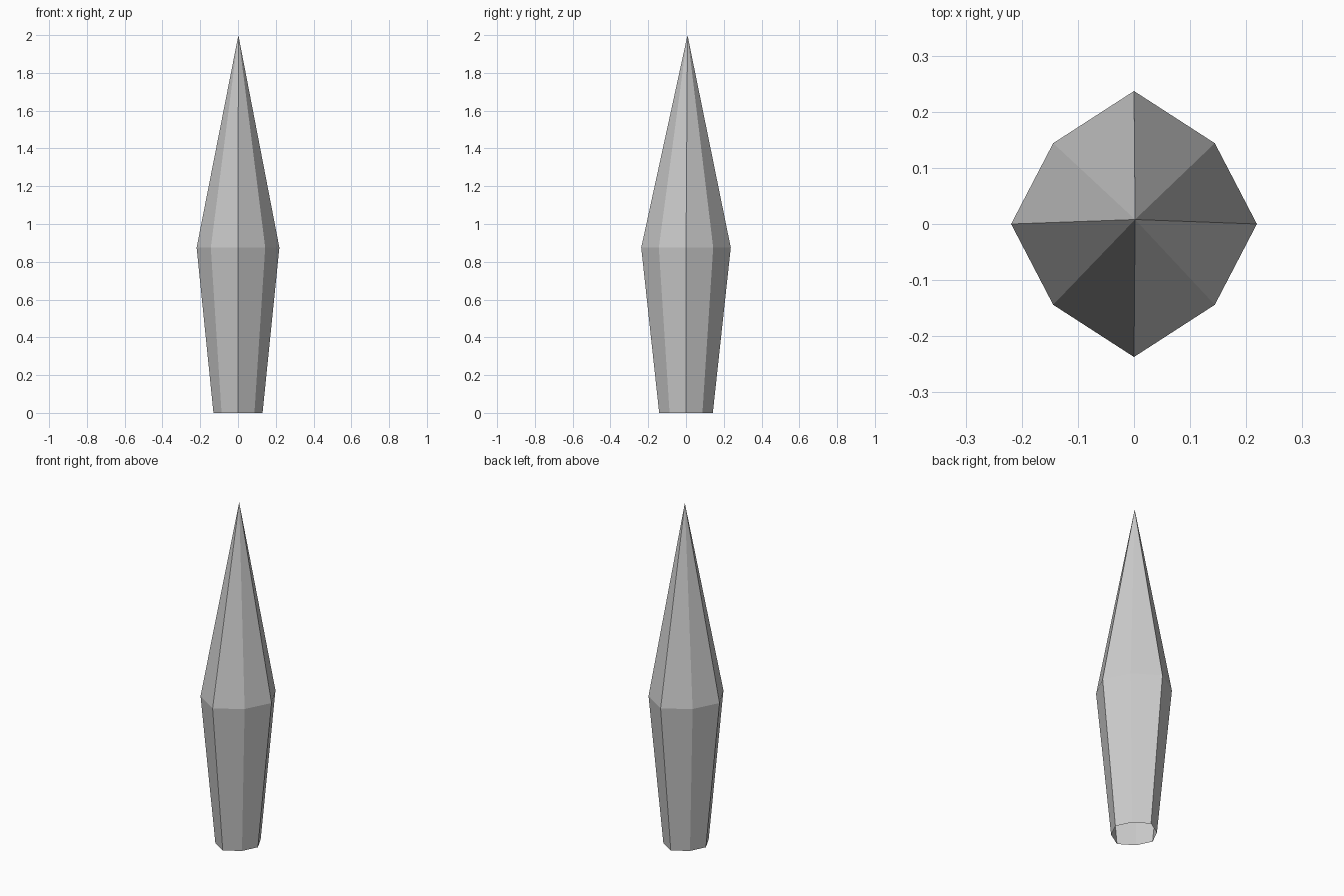
import bpy, bmesh

if "Cube" in bpy.data.objects:
    bpy.data.objects.remove(bpy.data.objects["Cube"])

# Eight-sided ring: ridges on the axes, softer corners on the diagonals
def ring(bm, rx, ry, d, z):
    pts = [(rx, 0), (d, d), (0, ry), (-d, d), (-rx, 0), (-d, -d), (0, -ry), (d, -d)]
    return [bm.verts.new((x, y, z)) for x, y in pts]

bm = bmesh.new()
base = ring(bm, 0.13, 0.142, 0.087, 0.0)
waist = ring(bm, 0.219, 0.237, 0.144, 0.875)
tip = bm.verts.new((0.002, 0.008, 2.0))

# Flaring lower shaft (open at the foot) and pointed upper part
for i in range(8):
    j = (i + 1) % 8
    bm.faces.new((base[i], base[j], waist[j], waist[i]))
    bm.faces.new((waist[i], waist[j], tip))
bm.normal_update()

mesh = bpy.data.meshes.new("spike")
bm.to_mesh(mesh)
bm.free()
bpy.context.collection.objects.link(bpy.data.objects.new("spike", mesh))
